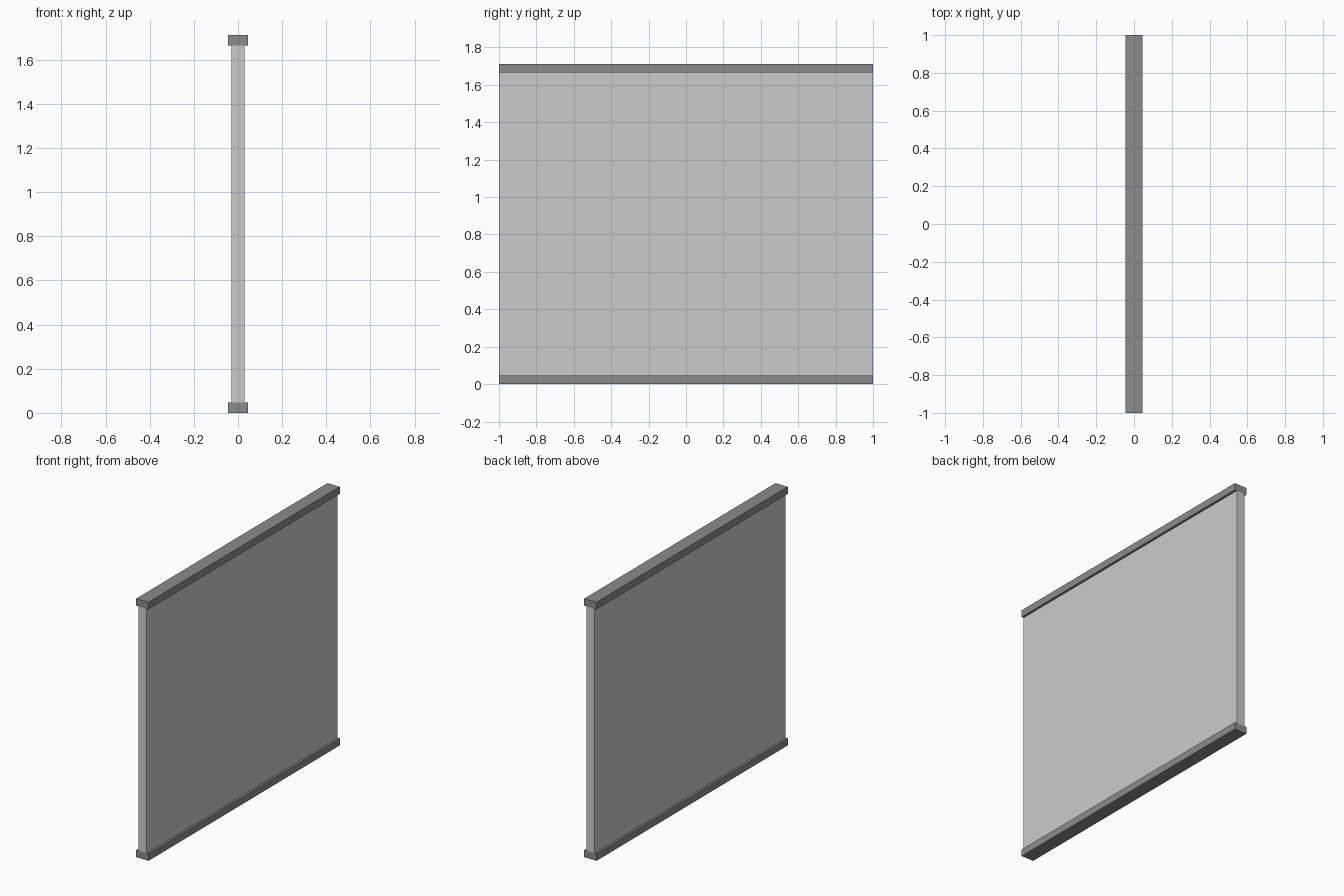
import bpy

if "Cube" in bpy.data.objects:
    bpy.data.objects.remove(bpy.data.objects["Cube"])

HEIGHT = 1.712       # overall height
RAIL_H = 0.047       # rail height
LENGTH = 2.0         # along y

rail_mat = bpy.data.materials.new("dark_grey")
rail_mat.diffuse_color = (0.26, 0.26, 0.26, 1)
rail_mat.use_nodes = True
rail_mat.node_tree.nodes["Principled BSDF"].inputs["Base Color"].default_value = rail_mat.diffuse_color


def box(name, width, z0, z1, mat=None):
    bpy.ops.mesh.primitive_cube_add(size=1, location=(0, 0, (z0 + z1) / 2))
    ob = bpy.context.object
    ob.name = name
    ob.scale = (width, LENGTH, z1 - z0)
    bpy.ops.object.transform_apply(location=False, rotation=False, scale=True)
    if mat:
        ob.data.materials.append(mat)
    return ob


# Flat wall panel between the rails
box("panel", 0.06, RAIL_H, HEIGHT - RAIL_H)

# Wider rails along the bottom and top edges
box("bottom_rail", 0.09, 0, RAIL_H, rail_mat)
box("top_rail", 0.09, HEIGHT - RAIL_H, HEIGHT, rail_mat)
